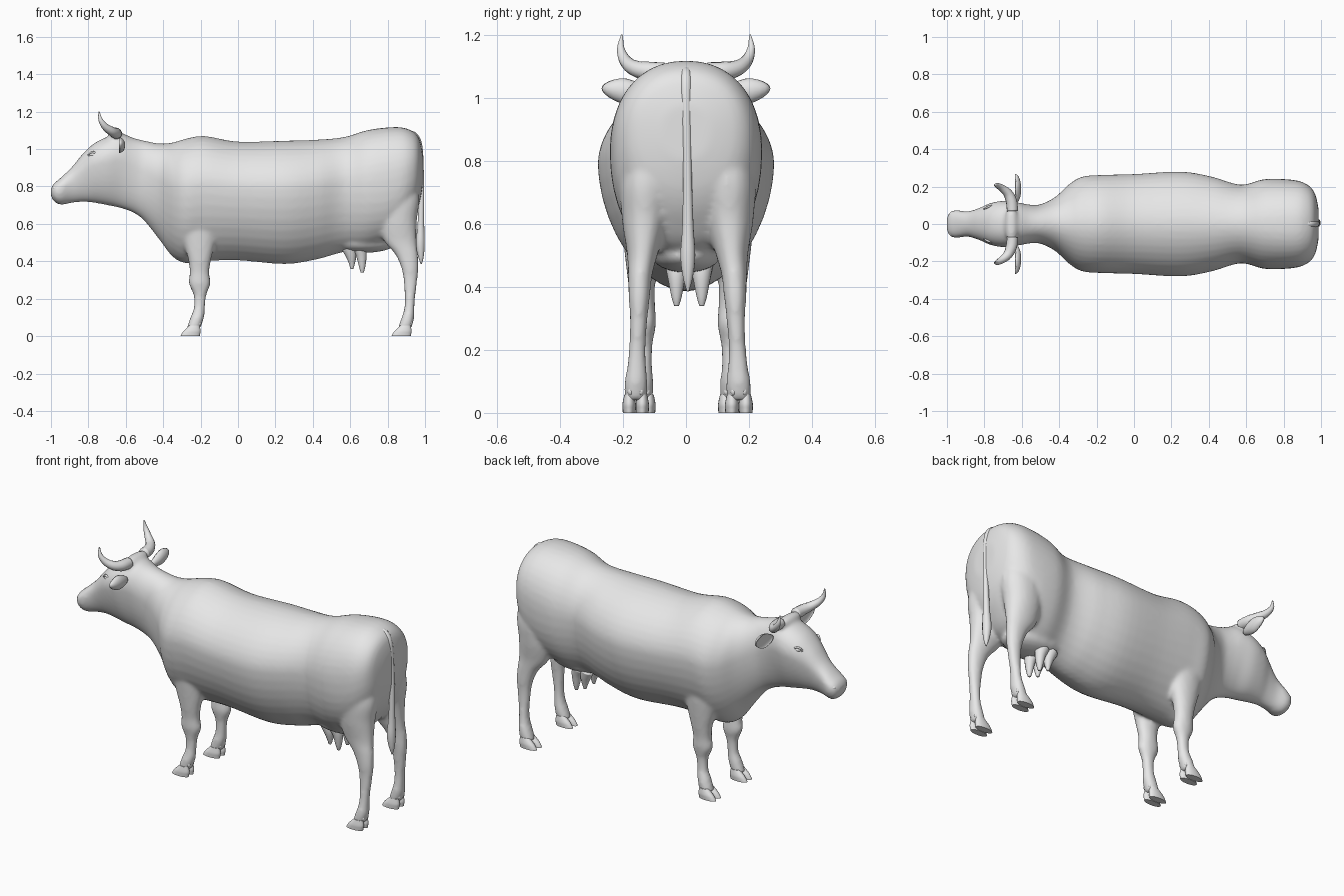
import bpy, bmesh, math
from mathutils import Vector, Matrix

if "Cube" in bpy.data.objects:
    bpy.data.objects.remove(bpy.data.objects["Cube"])

# One plain hide colour for the whole animal
hide = bpy.data.materials.new("plain_grey")
hide.use_nodes = True
grey = (0.8, 0.8, 0.8, 1)
hide.diffuse_color = grey
hide.node_tree.nodes["Principled BSDF"].inputs["Base Color"].default_value = grey


def finish(name, bm):
    """Turn a bmesh into a smooth shaded object."""
    bmesh.ops.recalc_face_normals(bm, faces=bm.faces[:])
    for face in bm.faces:
        face.smooth = True
    mesh = bpy.data.meshes.new(name)
    bm.to_mesh(mesh)
    bm.free()
    mesh.materials.append(hide)
    obj = bpy.data.objects.new(name, mesh)
    bpy.context.collection.objects.link(obj)
    return obj


def refine(stations, steps=5):
    """Smooth interpolation through a list of number tuples."""
    pts = [Vector(s) for s in stations]
    pts = [pts[0]] + pts + [pts[-1]]
    out = []
    for a, b, c, d in zip(pts, pts[1:], pts[2:], pts[3:]):
        for i in range(steps):
            t = i / steps
            out.append(b + (c - a) * (t / 2)
                       + (a * 2 - b * 5 + c * 4 - d) * (t * t / 2)
                       + (b * 3 - a - c * 3 + d) * (t ** 3 / 2))
    return out + [pts[-1]]


def loft(bm, rings):
    """Skin a list of equal rings of points and cap both ends."""
    loops = [[bm.verts.new(p) for p in ring] for ring in rings]
    for low, high in zip(loops, loops[1:]):
        for i in range(len(low)):
            j = i - 1
            bm.faces.new((low[j], low[i], high[i], high[j]))
    bm.faces.new(loops[0])
    bm.faces.new(loops[-1])


def circle(power=2.0, count=32):
    """Points of a unit superellipse."""
    for i in range(count):
        t = math.tau * i / count
        yield [math.copysign(abs(f) ** (2 / power), f) for f in (math.cos(t), math.sin(t))]


def ramp(x, start, end):
    return min(max((x - start) / (end - start), 0), 1)


def torso_ring(station):
    x, low, high, half = station
    # The barrel is lean toward spine and belly, the head and rump are fuller
    rump = ramp(x, .5, .8)
    barrel = ramp(x, -.6, -.35) * (1 - rump)
    # The jaw narrows below the cheeks
    jaw = ramp(x, -.95, -.82) * ramp(x, -.5, -.62)
    mid = low + (high - low) * (0.62 - 0.07 * rump + 0.04 * jaw)
    return [(x, half * c * (1 + 0.22 * jaw * min(s, 0)), mid + s * (high - mid if s > 0 else mid - low))
            for c, s in circle(2.2 - 0.37 * barrel, 40)]


def leg_ring(station, reach):
    z, x, rx, y, ry = station
    return [(x + rx * c, reach * (y + ry * s), z) for c, s in circle(2.1, 20)]


def tube(name, stations):
    """Tapered round tube through points given as x, y, z, radius."""
    pts = refine(stations)
    bm = bmesh.new()
    rings = []
    for i, p in enumerate(pts):
        ahead, behind = pts[min(i + 1, len(pts) - 1)], pts[max(i - 1, 0)]
        along = (ahead - behind).to_3d().normalized()
        u = along.cross(Vector((1, 0.9, 0.2))).normalized()
        v = along.cross(u)
        rings.append([p.to_3d() + (u * c + v * s) * p.w for c, s in circle(2, 12)])
    loft(bm, rings)
    return finish(name, bm)


def add_blob(bm, loc, size, turn=0.0):
    matrix = Matrix.Translation(loc) @ Matrix.Rotation(turn, 4, "Z") @ Matrix.Diagonal((*size, 1))
    return bmesh.ops.create_uvsphere(bm, u_segments=20, v_segments=12, radius=1, matrix=matrix)["verts"]


def blob(name, loc, size, turn=0.0):
    bm = bmesh.new()
    add_blob(bm, loc, size, turn)
    return finish(name, bm)


# Head, neck and barrel: x, underside, topline, half width
torso = [
    (-1, .75, .79, .035), (-.985, .722, .815, .064), (-.95, .702, .845, .074),
    (-.89, .712, .902, .068), (-.83, .718, .975, .085), (-.77, .713, 1.03, .111),
    (-.7, .7, 1.065, .124), (-.63, .685, 1.085, .117), (-.56, .66, 1.06, .104),
    (-.5, .615, 1.045, .105), (-.42, .515, 1.03, .145), (-.35, .425, 1.035, .21),
    (-.28, .39, 1.055, .252), (-.18, .4, 1.07, .262), (0, .405, 1.04, .267),
    (.25, .385, 1.045, .28), (.42, .41, 1.05, .252), (.57, .45, 1.065, .21),
    (.7, .46, 1.103, .24), (.85, .52, 1.118, .236), (.925, .61, 1.1, .212),
    (.967, .7, 1.06, .165), (.987, .8, .98, .08),
]
# Legs: z, x, x radius, y, y radius
front_leg = [
    (.75, -.2, .1, .15, .06), (.66, -.205, .105, .15, .064), (.57, -.207, .1, .15, .062),
    (.48, -.206, .08, .15, .052),
    (.4, -.205, .06, .148, .044), (.34, -.206, .053, .143, .04), (.28, -.205, .058, .14, .04),
    (.22, -.203, .035, .14, .029), (.15, -.207, .03, .141, .028), (.1, -.218, .037, .144, .036),
    (.04, -.238, .038, .146, .037),
]
hind_leg = [
    (.92, .85, .08, .11, .06), (.75, .855, .115, .13, .088), (.62, .852, .105, .138, .077),
    (.51, .868, .088, .145, .053), (.44, .9, .062, .153, .041), (.37, .918, .047, .156, .036),
    (.3, .922, .037, .158, .03), (.2, .919, .028, .163, .028), (.14, .915, .028, .165, .034),
    (.09, .906, .035, .167, .04), (.04, .89, .037, .168, .039),
]

# Torso, legs and udder are fused into one continuous skin
bm = bmesh.new()
loft(bm, [torso_ring(s) for s in refine(torso)])
for reach in (-.95, 1):
    for leg in (front_leg, hind_leg):
        loft(bm, [leg_ring(s, reach) for s in refine(leg)])
add_blob(bm, (.67, 0, .5), (.18, .11, .055))
add_blob(bm, (-.655, 0, 1.075), (.035, .11, .03))
body = finish("body", bm)
remesh = body.modifiers.new("fuse", "REMESH")
remesh.mode = "VOXEL"
remesh.voxel_size = 0.01
remesh.use_smooth_shade = True
soften = body.modifiers.new("soften", "SMOOTH")
soften.factor = 0.5
soften.iterations = 10

# Tail with a thick tuft
tube("tail", [
    (.9, 0, 1.09, .012), (.945, 0, 1.07, .018), (.97, 0, 1, .018), (.981, .004, .8, .014),
    (.978, .006, .6, .018), (.975, .006, .5, .024), (.978, .006, .43, .016), (.98, .006, .385, .003),
])

for side, reach, label in ((-1, -.95, "right"), (1, 1, "left")):
    # Horn sweeping out, forward and up
    tube(label + "_horn", [
        (-.65, side * .07, 1.083, .03), (-.655, side * .12, 1.085, .03),
        (-.675, side * .165, 1.095, .025), (-.71, side * .194, 1.12, .019),
        (-.735, side * .207, 1.157, .012), (-.743, side * .203, 1.2, .003),
    ])

    # Ear: a leaf hollowed on its front face
    bm = bmesh.new()
    for v in add_blob(bm, (0, 0, 0), (.032, .08, .042)):
        if v.co.x < 0:
            v.co.x *= -0.3
        v.co.z *= 1 - 3 * abs(v.co.y - 0.01)
        v.co.z += 0.12 * v.co.y
    ear = finish(label + "_ear", bm)
    ear.location = (-.635, side * .188, 1.02)
    ear.scale.y = side

    # Eye, lids and nostril
    blob(label + "_eye", (-.777, side * .087, .97), (.019, .012, .011), side * 0.45)
    for lid, height in (("upper", .014), ("lower", -.011)):
        tube(label + "_" + lid + "_eyelid", [
            (-.802, side * .079, .968, .003), (-.779, side * .092, .97 + height, .006),
            (-.75, side * .101, .972, .003),
        ])
    blob(label + "_nostril", (-.975, side * .047, .79), (.016, .016, .012), side * -0.6)

    # Teats
    for place, x, tip in (("front", .605, .36), ("rear", .66, .34)):
        y = .01 + side * .04
        tube(label + "_" + place + "_teat", [
            (x - .012, y, .47, .038), (x, y, .43, .029),
            (x + .004, y, tip + .03, .017), (x + .004, y, tip, .008),
        ])

    # Cloven hooves with dewclaws
    for place, leg in (("front", front_leg), ("hind", hind_leg)):
        foot, centre = leg[-1][1] - .014, leg[-1][3]
        for part, shift in (("inner", -.022), ("outer", .022)):
            y = centre + shift
            claw = [(0, foot - .004, .052, y, .021), (.012, foot, .05, y, .022),
                    (.03, foot + .008, .044, y, .022), (.058, foot + .02, .026, y, .016)]
            bm = bmesh.new()
            loft(bm, [leg_ring(s, reach) for s in refine(claw)])
            finish("_".join((label, place, part, "hoof")), bm)
            blob("_".join((label, place, part, "dewclaw")),
                 (foot + .046, reach * (centre + shift * 0.8), .068), (.01, .009, .013))

# Keep the hoof soles crisp while the rest stays smooth
bpy.ops.object.select_all(action="DESELECT")
for obj in bpy.data.objects:
    if obj.name.endswith("hoof"):
        obj.select_set(True)
        bpy.context.view_layer.objects.active = obj
bpy.ops.object.shade_smooth_by_angle(angle=math.radians(50))
